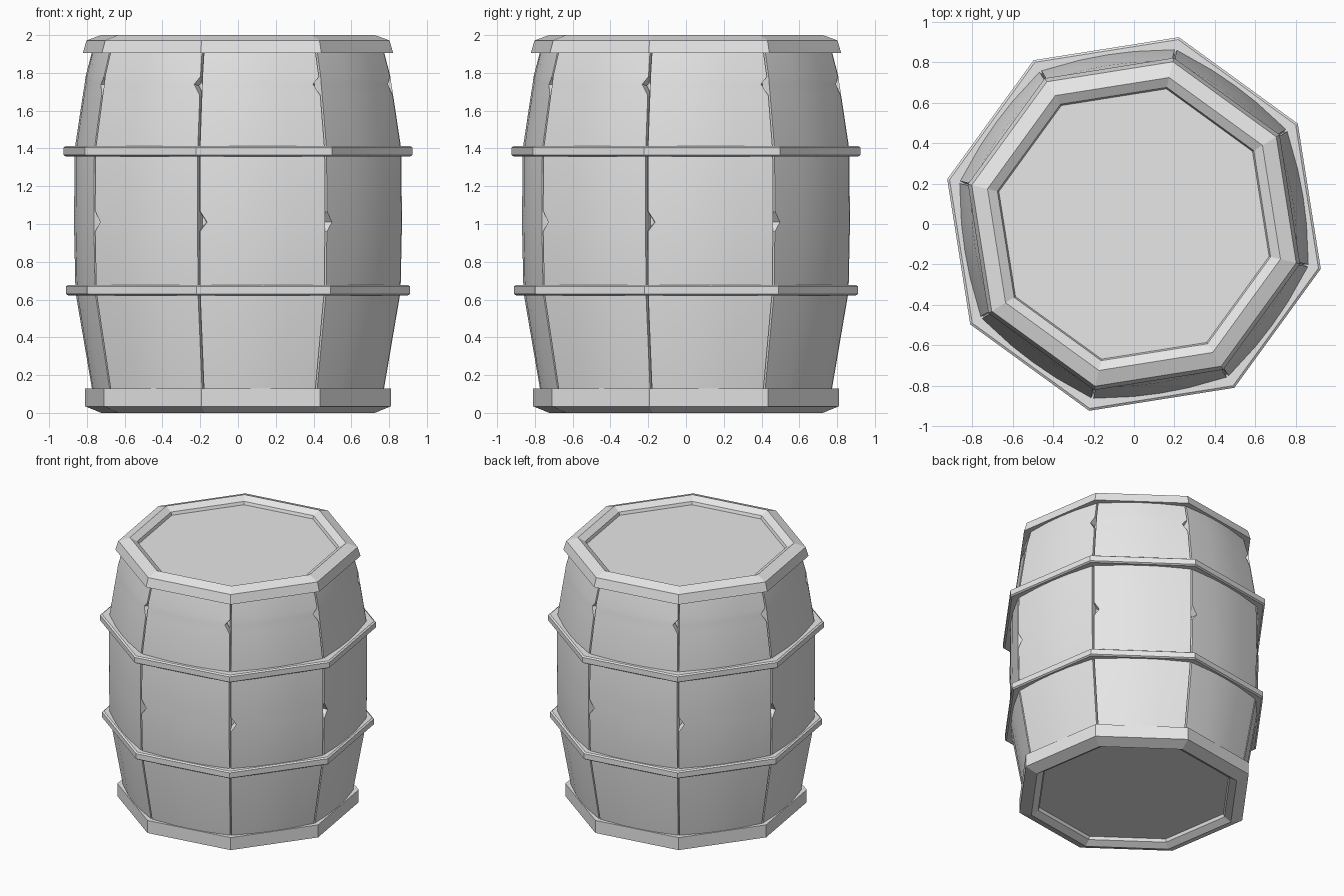
import bpy, bmesh, math
from mathutils import Vector

cube = bpy.data.objects.get("Cube")
if cube:
    bpy.data.objects.remove(cube, do_unlink=True)

SIDES = 8
START = math.radians(31.5)

grey = bpy.data.materials.new("plain_grey")
grey.use_nodes = True
grey.diffuse_color = (0.8, 0.8, 0.8, 1)
grey.node_tree.nodes["Principled BSDF"].inputs["Base Color"].default_value = (0.8, 0.8, 0.8, 1)


def corner(k, r, z):
    a = START + math.tau * k / SIDES
    return Vector((r * math.cos(a), r * math.sin(a), z))


def finish(bm, name):
    mesh = bpy.data.meshes.new(name)
    bm.to_mesh(mesh)
    bm.free()
    mesh.materials.append(grey)
    obj = bpy.data.objects.new(name, mesh)
    bpy.context.collection.objects.link(obj)
    return obj


def octagon_lathe(name, profile, closed):
    """Sweep (radius, height) points round eight sides; cap the ends if open."""
    bm = bmesh.new()
    rings = [[bm.verts.new(corner(k, r, z)) for k in range(SIDES)] for r, z in profile]
    pairs = list(zip(rings, rings[1:]))
    if closed:
        pairs.append((rings[-1], rings[0]))
    else:
        bm.faces.new(rings[0])
        bm.faces.new(rings[-1])
    for low, high in pairs:
        for k in range(SIDES):
            n = (k + 1) % SIDES
            bm.faces.new((low[k], low[n], high[n], high[k]))
    bmesh.ops.recalc_face_normals(bm, faces=bm.faces)
    return finish(bm, name)


# Staves: height, corner radius, chip in first edge, chip in second edge
rows = [
    (0.10, 0.79, 0, 0), (0.64, 0.885, 0, 0),
    (0.96, 0.892, 0, 0), (1.01, 0.892, 0.055, 0), (1.07, 0.892, 0, 0),
    (1.39, 0.89, 0, 0),
    (1.68, 0.845, 0, 0), (1.74, 0.835, 0, 0.055), (1.78, 0.83, 0, 0),
    (1.93, 0.79, 0, 0),
]
GAP = 0.009
BULGE = 0.028
bm = bmesh.new()
for k in range(SIDES):
    grid = []
    for z, r, chip_a, chip_b in rows:
        p, q = corner(k, r, z), corner(k + 1, r, z)
        out = Vector((p.x + q.x, p.y + q.y, 0)).normalized()
        line = []
        for u in (GAP + chip_a, 0.3, 0.5, 0.7, 1 - GAP - chip_b):
            line.append(bm.verts.new(p.lerp(q, u) + out * BULGE * 4 * u * (1 - u)))
        grid.append(line)
    for low, high in zip(grid, grid[1:]):
        for i in range(len(low) - 1):
            bm.faces.new((low[i], low[i + 1], high[i + 1], high[i]))
staves = finish(bm, "staves")
solid = staves.modifiers.new("thickness", "SOLIDIFY")
solid.thickness = 0.05
solid.offset = -1
bpy.ops.object.select_all(action="DESELECT")
bpy.context.view_layer.objects.active = staves
staves.select_set(True)
bpy.ops.object.modifier_apply(modifier=solid.name)
bpy.ops.object.shade_smooth_by_angle(angle=math.radians(20))

# Inner core closing the gaps between staves
octagon_lathe("inner_core", [(0.73, 0.08), (0.83, 0.64), (0.84, 1.0),
                             (0.83, 1.39), (0.73, 1.93)], False)

# Hoops
for name, z, r in (("lower_hoop", 0.65, 0.937), ("upper_hoop", 1.385, 0.95)):
    octagon_lathe(name, [(0.84, z - 0.028), (r - 0.012, z - 0.028), (r, z - 0.02),
                         (r, z + 0.02), (r - 0.012, z + 0.028), (0.84, z + 0.028)], True)

# Rims with recessed end boards
octagon_lathe("top_rim", [(0.7, 1.905), (0.845, 1.905), (0.825, 1.972), (0.745, 2.0),
                          (0.695, 1.972), (0.68, 1.93)], True)
octagon_lathe("bottom_rim", [(0.7, 0.13), (0.832, 0.13), (0.832, 0.035), (0.745, 0.0),
                             (0.695, 0.028), (0.68, 0.07)], True)
octagon_lathe("top_board", [(0.69, 1.91), (0.69, 1.95)], False)
octagon_lathe("bottom_board", [(0.69, 0.05), (0.69, 0.09)], False)
